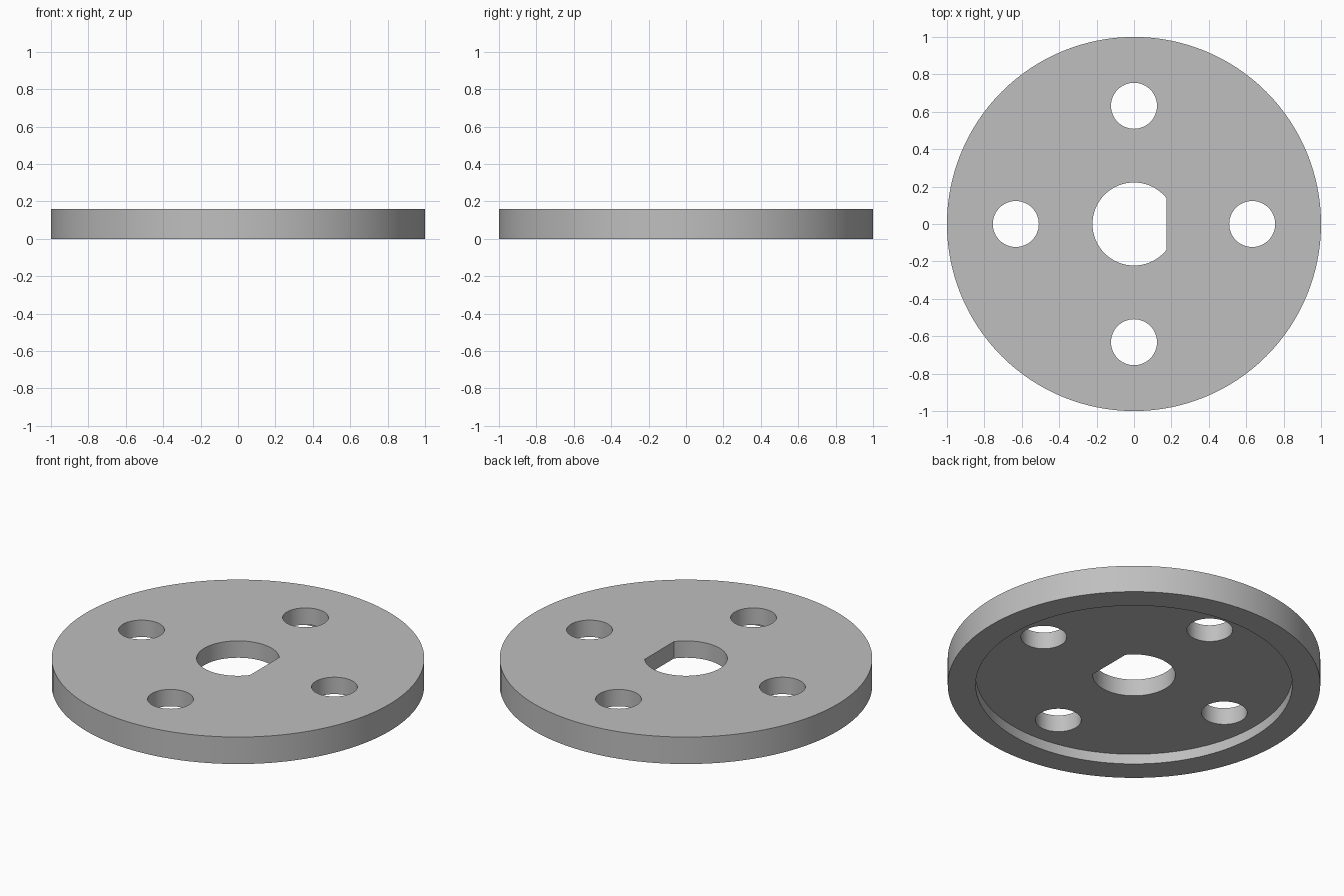
import bpy
import math

cube = bpy.data.objects.get("Cube")
if cube:
    bpy.data.objects.remove(cube, do_unlink=True)

RADIUS, THICKNESS = 1.0, 0.16
RECESS_RADIUS, RECESS_DEPTH = 0.85, 0.06
BOLT_RADIUS, BOLT_CIRCLE = 0.123, 0.632
BORE_RADIUS, BORE_FLAT = 0.222, 0.175

grey = bpy.data.materials.new("plain grey")
grey.use_nodes = True
colour = (0.52, 0.52, 0.52, 1)
grey.diffuse_color = colour
grey.node_tree.nodes["Principled BSDF"].inputs["Base Color"].default_value = colour


def arc(radius, start, end, count):
    """Points along an arc, both ends included."""
    angles = [start + (end - start) * i / count for i in range(count + 1)]
    return [(radius * math.cos(a), radius * math.sin(a)) for a in angles]


def circle(radius, count):
    return arc(radius, 0, math.tau, count)[:-1]


def prism(name, outline, bottom, top, centre=(0, 0)):
    """Closed solid from a flat outline raised between two heights."""
    n = len(outline)
    verts = [(x, y, z) for z in (bottom, top) for x, y in outline]
    faces = [tuple(reversed(range(n))), tuple(range(n, 2 * n))]
    faces += [(i, (i + 1) % n, (i + 1) % n + n, i + n) for i in range(n)]
    mesh = bpy.data.meshes.new(name)
    mesh.from_pydata(verts, [], faces)
    mesh.materials.append(grey)
    obj = bpy.data.objects.new(name, mesh)
    obj.location = (*centre, 0)
    bpy.context.collection.objects.link(obj)
    return obj


# Round plate
disc = prism("disc_plate", circle(RADIUS, 128), 0, THICKNESS)

# Shallow recess underneath
cutters = [prism("recess_cutter", circle(RECESS_RADIUS, 128), -0.1, RECESS_DEPTH)]

# D-shaped shaft bore with its flat towards +x
half = math.acos(BORE_FLAT / BORE_RADIUS)
bore = arc(BORE_RADIUS, half, math.tau - half, 64)
cutters.append(prism("bore_cutter", bore, -0.2, 0.3))

# Four bolt holes
for k in range(4):
    a = k * math.pi / 2
    centre = (BOLT_CIRCLE * math.cos(a), BOLT_CIRCLE * math.sin(a))
    cutters.append(prism("bolt_hole_cutter", circle(BOLT_RADIUS, 48), -0.2, 0.3, centre))

# Cut everything, then discard the cutters
bpy.ops.object.select_all(action='DESELECT')
disc.select_set(True)
bpy.context.view_layer.objects.active = disc
for cutter in cutters:
    cutter.hide_render = True
    cut = disc.modifiers.new(cutter.name, 'BOOLEAN')
    cut.operation = 'DIFFERENCE'
    cut.solver = 'EXACT'
    cut.object = cutter
    bpy.ops.object.modifier_apply(modifier=cut.name)
    bpy.data.objects.remove(cutter, do_unlink=True)

bpy.ops.object.shade_smooth_by_angle(angle=math.radians(30))
